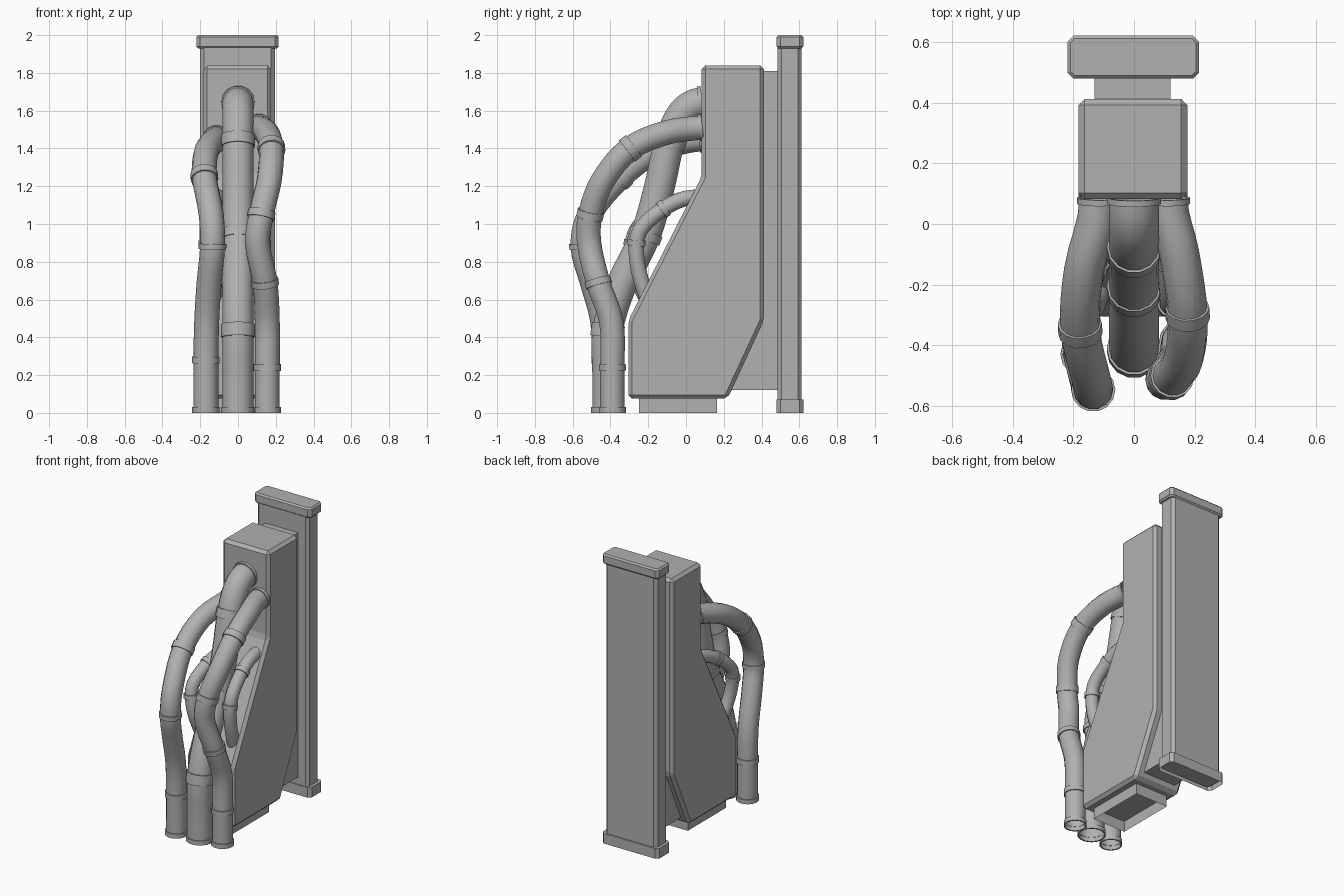
import bpy, bmesh, math
from mathutils import Vector

if "Cube" in bpy.data.objects:
    bpy.data.objects.remove(bpy.data.objects["Cube"])

# Dark grey finish shared by every part
grey = bpy.data.materials.new("dark_grey")
grey.diffuse_color = (.44, .44, .44, 1)
grey.use_nodes = True
grey.node_tree.nodes["Principled BSDF"].inputs["Base Color"].default_value = grey.diffuse_color


def add_mesh(name, bm, bevel=0, smooth=False):
    bmesh.ops.recalc_face_normals(bm, faces=bm.faces)
    me = bpy.data.meshes.new(name)
    bm.to_mesh(me)
    bm.free()
    me.materials.append(grey)
    ob = bpy.data.objects.new(name, me)
    bpy.context.collection.objects.link(ob)
    if bevel:
        m = ob.modifiers.new("bevel", 'BEVEL')
        m.width, m.segments = bevel, 1
        m.limit_method, m.angle_limit = 'ANGLE', math.radians(50)
        if name == "main_housing":
            m.angle_limit = math.radians(20)
    if smooth:
        bpy.ops.object.select_all(action='DESELECT')
        ob.select_set(True)
        bpy.context.view_layer.objects.active = ob
        bpy.ops.object.shade_smooth_by_angle(angle=math.radians(40))
    return ob


def prism(name, profile, x0, x1, bevel=0, open_bottom=False, corner=0):
    """Extrude a (y, z) profile from x0 to x1; corner chamfers the vertical edges."""
    bm = bmesh.new()
    face = bm.faces.new([bm.verts.new((x0, y, z)) for y, z in profile])
    ext = bmesh.ops.extrude_face_region(bm, geom=[face])["geom"]
    bmesh.ops.translate(bm, vec=(x1 - x0, 0, 0),
                        verts=[g for g in ext if isinstance(g, bmesh.types.BMVert)])
    if len(bm.faces) < len(profile) + 2:
        bmesh.ops.holes_fill(bm, edges=bm.edges)
    bmesh.ops.recalc_face_normals(bm, faces=bm.faces)
    if corner:
        vert = [e for e in bm.edges if abs(e.verts[0].co.z - e.verts[1].co.z) > 1e-4]
        bmesh.ops.bevel(bm, geom=vert, offset=corner, segments=1, affect='EDGES')
    if open_bottom:
        zmin = min(v.co.z for v in bm.verts)
        low = [f for f in bm.faces if all(v.co.z < zmin + 1e-5 for v in f.verts)]
        bmesh.ops.delete(bm, geom=low, context='FACES_ONLY')
    return add_mesh(name, bm, bevel)


def box(name, x0, x1, y0, y1, z0, z1, **kw):
    return prism(name, [(y0, z0), (y1, z0), (y1, z1), (y0, z1)], x0, x1, **kw)


def loop(bm, p, t, r, sides=14):
    t = t.normalized()
    side = (Vector((1, 0, 0)) - t * t.x).normalized()
    up = t.cross(side)
    angles = [2 * math.pi * i / sides for i in range(sides)]
    return [bm.verts.new(p + side * r * math.cos(a) + up * r * math.sin(a)) for a in angles]


def bridge(bm, a, b):
    n = len(a)
    for i in range(n):
        bm.faces.new((a[i], a[(i + 1) % n], b[(i + 1) % n], b[i]))


def collar(name, p, t, r, width):
    bm = bmesh.new()
    t = t.normalized()
    h = t * width / 2
    rings = [loop(bm, p + o, t, rr) for o, rr in
             ((-h, r - .002), (-h, r + .007), (h, r + .007), (h, r - .002))]
    for a, b in zip(rings, rings[1:]):
        bridge(bm, a, b)
    add_mesh(name, bm, smooth=True)


def pipe(name, ctrl, r, collars, steps=4):
    """Smooth tube through ctrl, ending square to the housing; collars = {index: width}."""
    P = [Vector(c) for c in ctrl]
    T = [P[min(i + 1, len(P) - 1)] - P[max(i - 1, 0)] for i in range(len(P))]
    if name.split("_")[0] != "small":
        T[-1] = Vector((0, 1, .12))
    bm = bmesh.new()
    prev = None
    for i in range(len(P) - 1):
        last = i == len(P) - 2
        d = (P[i + 1] - P[i]).length
        m0, m1 = T[i].normalized() * d, T[i + 1].normalized() * d
        for k in range(steps + (1 if last else 0)):
            s = k / steps
            p = (P[i] * (2*s**3 - 3*s**2 + 1) + m0 * (s**3 - 2*s**2 + s)
                 + P[i + 1] * (3*s**2 - 2*s**3) + m1 * (s**3 - s**2))
            t = (P[i] * (6*s*s - 6*s) + m0 * (3*s*s - 4*s + 1)
                 + P[i + 1] * (6*s - 6*s*s) + m1 * (3*s*s - 2*s))
            cur = loop(bm, p, t, r)
            if prev:
                bridge(bm, prev, cur)
            prev = cur
    add_mesh(name, bm, smooth=True)
    for i, w in collars.items():
        collar(f"{name}_collar_{i}", P[i], T[i], r, w)


# Rear column with end caps
box("rear_column", -.20, .195, .485, .612, .02, 1.97, corner=.02)
box("column_top_cap", -.22, .215, .48, .622, 1.93, 2.0, corner=.02, bevel=.01)
box("column_bottom_cap", -.22, .215, .48, .622, 0, .07, corner=.02, open_bottom=True)

# Spine joining housing and column
box("connecting_spine", -.13, .12, .15, .49, .12, 1.81)

# Main tapered housing and its hollow foot
prism("main_housing", [(-.305, .075), (.22, .075), (.413, .49), (.413, 1.84),
                       (.083, 1.84), (.083, 1.25), (-.305, .49)], -.183, .176, bevel=.02)
box("housing_foot", -.13, .12, -.25, .165, 0, .085, open_bottom=True)

# Large front pipes
pipe("centre_pipe", [(0, -.415, .015), (0, -.415, .2), (0, -.415, .435), (0, -.345, .67),
                     (0, -.215, .94), (0, -.14, 1.2), (0, -.085, 1.44), (0, -.015, 1.59),
                     (0, .077, 1.642)], .083, {0: .03, 2: .07, 4: .05, 6: .06, 8: .02})
pipe("right_pipe", [(.155, -.39, .015), (.155, -.39, .24), (.155, -.395, .48), (.143, -.465, .69),
                    (.103, -.513, .9), (.123, -.507, 1.05), (.165, -.44, 1.23), (.177, -.295, 1.4),
                    (.15, -.1, 1.485), (.112, .077, 1.51)], .066,
     {0: .03, 1: .035, 3: .035, 5: .04, 7: .045, 9: .02})
pipe("left_pipe", [(-.17, -.43, .015), (-.17, -.43, .28), (-.165, -.445, .5), (-.152, -.50, .7),
                   (-.135, -.547, .88), (-.142, -.51, 1.05), (-.178, -.345, 1.25),
                   (-.165, -.15, 1.39), (-.115, .077, 1.45)], .066,
     {0: .03, 1: .035, 4: .03, 6: .045, 8: .02})

# Small looped pipes on the sloping face
for name, s, dx, dy in (("small_pipe_right", 1, 0, 0), ("small_pipe_left", -1, .035, -.02)):
    pipe(name, [(s * .105, .08, 1.145), (s * .11, -.02, 1.13), (s * (.115 + dx / 2), -.12 + dy, 1.08),
                (s * (.125 + dx), -.23 + dy, .985), (s * (.125 + dx), -.262 + dy, .9),
                (s * (.12 + dx / 2), -.25 + dy, .75), (s * .11, -.19, .56)], .042,
         {2: .03, 4: .03})
